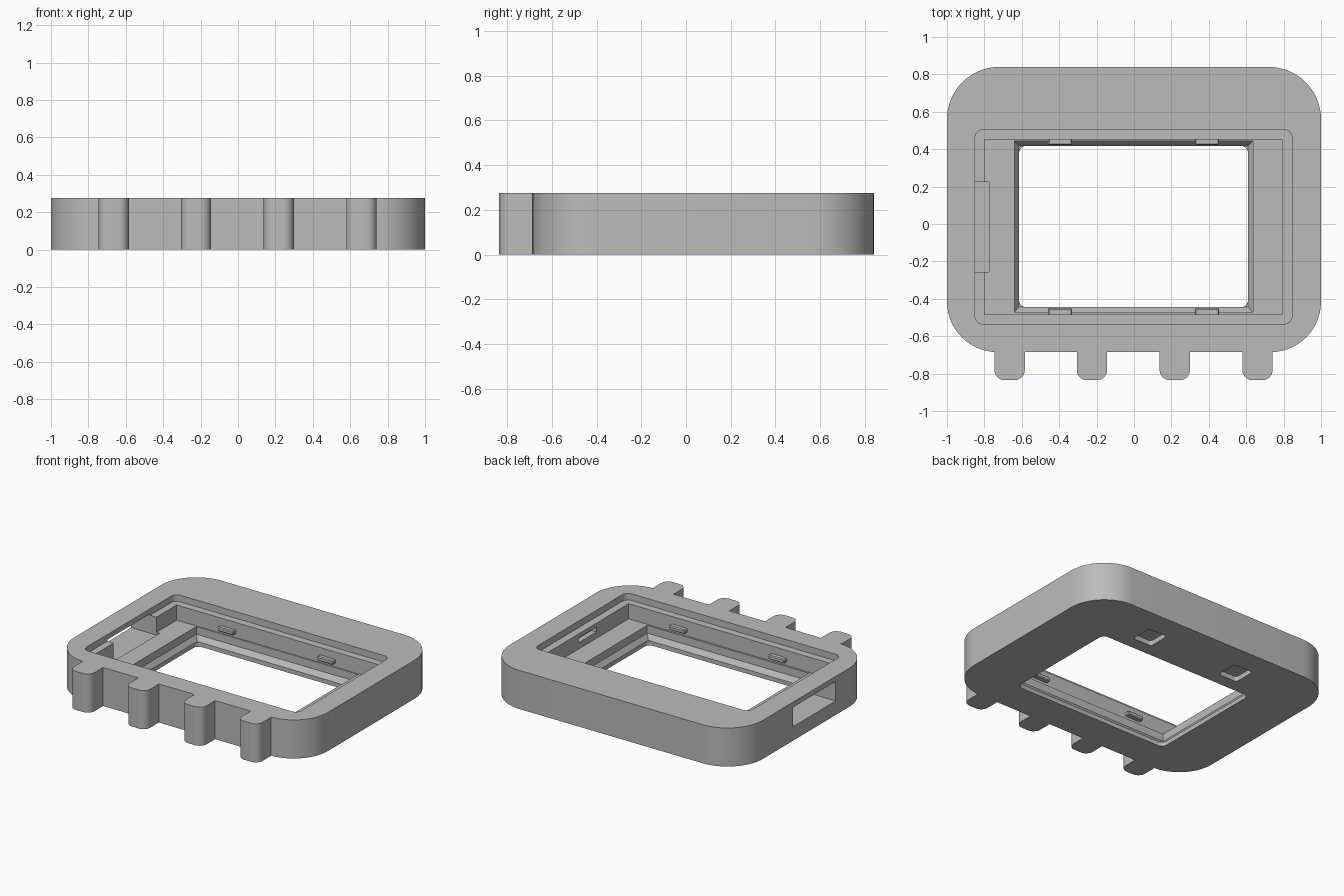
import bpy, bmesh, math
from mathutils import Vector

cube = bpy.data.objects.get("Cube")
if cube:
    bpy.data.objects.remove(cube, do_unlink=True)

grey = bpy.data.materials.new("plain_grey")
grey.use_nodes = True
colour = (0.50, 0.50, 0.50, 1)
grey.diffuse_color = colour
grey.node_tree.nodes["Principled BSDF"].inputs["Base Color"].default_value = colour

HEIGHT, STEP_Z, LEDGE_Z = 0.275, 0.228, 0.12


def rounded(corners, steps=10):
    """Round each (x, y, radius) corner of a closed outline."""
    pts = []
    for i, (x, y, r) in enumerate(corners):
        p = Vector((x, y))
        if not r:
            pts.append(p)
            continue
        a = (Vector(corners[i - 1][:2]) - p).normalized()
        b = (Vector(corners[(i + 1) % len(corners)][:2]) - p).normalized()
        centre = p + (a + b) * r
        for k in range(steps + 1):
            t = math.pi / 2 * k / steps
            pts.append(centre - b * r * math.cos(t) - a * r * math.sin(t))
    return pts


def rect(x0, x1, y0, y1, r=0, steps=6):
    return rounded([(x0, y0, r), (x1, y0, r), (x1, y1, r), (x0, y1, r)], steps)


def loft(name, *levels):
    """Closed solid through (outline, z) levels, bottom to top."""
    bm = bmesh.new()
    loops = [[bm.verts.new((p.x, p.y, z)) for p in pts] for pts, z in levels]
    bm.faces.new(loops[0][::-1])
    bm.faces.new(loops[-1])
    for low, high in zip(loops, loops[1:]):
        for i in range(len(low)):
            bm.faces.new((low[i - 1], low[i], high[i], high[i - 1]))
    bmesh.ops.recalc_face_normals(bm, faces=bm.faces)
    mesh = bpy.data.meshes.new(name)
    bm.to_mesh(mesh)
    bm.free()
    mesh.materials.append(grey)
    obj = bpy.data.objects.new(name, mesh)
    bpy.context.collection.objects.link(obj)
    return obj


# Outer frame outline with four rounded tabs along the front
outline = [(-1, -0.685, 0.27)]
for x in (-0.665, -0.225, 0.218, 0.66):
    outline += [(x - 0.081, -0.685, 0), (x - 0.081, -0.835, 0.055),
                (x + 0.081, -0.835, 0.055), (x + 0.081, -0.685, 0)]
outline += [(1, -0.685, 0.27), (1, 0.84, 0.28), (-1, 0.84, 0.28)]
outer = rounded(outline, 14)
frame = loft("frame", (outer, 0), (outer, HEIGHT))


def cut(name, *levels):
    cutter = loft(name, *levels)
    mod = frame.modifiers.new(name, 'BOOLEAN')
    mod.operation, mod.solver, mod.object = 'DIFFERENCE', 'EXACT', cutter
    bpy.context.view_layer.objects.active = frame
    bpy.ops.object.modifier_apply(modifier=name)
    bpy.data.objects.remove(cutter, do_unlink=True)


def cut_box(name, x0, x1, y0, y1, z0, z1, r=0):
    shape = rect(x0, x1, y0, y1, r)
    cut(name, (shape, z0), (shape, z1))


# Stepped recess: lid seat, cavity, sloped well, and window
cut_box("lid_seat", -0.85, 0.845, -0.535, 0.505, STEP_Z, 0.4, 0.045)
cut_box("cavity", -0.80, 0.79, -0.483, 0.452, LEDGE_Z, 0.35)
well = rect(-0.64, 0.635, -0.47, 0.445)
cut("well", (rect(-0.615, 0.61, -0.445, 0.418), 0.03), (well, 0.065), (well, 0.3))
cut_box("window", -0.615, 0.61, -0.445, 0.418, -0.1, 0.2, 0.04)

# Side port, shallow inner notch, and two underside pockets
cut_box("side_port", -1.1, -0.775, -0.257, 0.225, 0.10, 0.238)
cut_box("inner_notch", 0.7, 0.83, -0.12, 0.08, 0.165, 0.2)
for x in (-0.36, 0.36):
    cut_box("underside_pocket", x - 0.075, x + 0.075, 0.51, 0.67, -0.1, 0.035, 0.02)

# Retaining clips on the long inner walls
clips = []
for side, wall, lip in (("back", 0.46, 0.422), ("front", -0.49, -0.45)):
    for x in (-0.395, 0.39):
        y0, y1 = sorted((wall, lip))
        shape = rect(x - 0.064, x + 0.064, y0, y1)
        clip = loft(side + "_clip", (shape, 0.145), (shape, 0.175))
        bevel = clip.modifiers.new("soft_edge", 'BEVEL')
        bevel.width, bevel.segments = 0.006, 1
        clips.append(clip)

# Smooth rounded walls, crisp edges
bpy.ops.object.select_all(action='DESELECT')
frame.select_set(True)
bpy.context.view_layer.objects.active = frame
bpy.ops.object.shade_smooth_by_angle(angle=math.radians(30))
